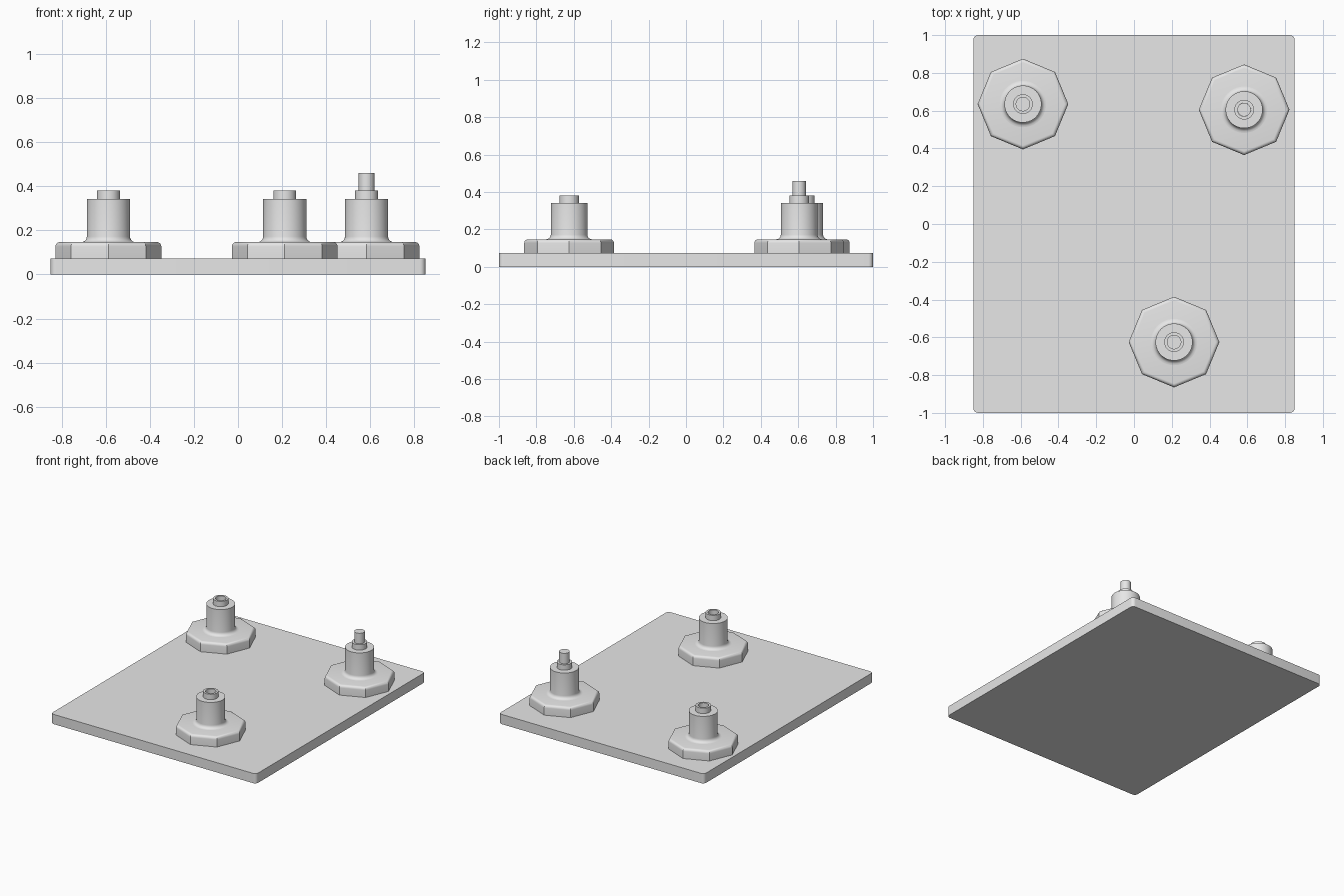
import bpy, bmesh, math
from mathutils import Matrix

if "Cube" in bpy.data.objects:
    bpy.data.objects.remove(bpy.data.objects["Cube"], do_unlink=True)

grey = bpy.data.materials.new("light grey")
grey.use_nodes = True
grey.diffuse_color = (0.8, 0.8, 0.8, 1)
grey.node_tree.nodes["Principled BSDF"].inputs["Base Color"].default_value = (0.8, 0.8, 0.8, 1)


def finish(bm, name, location):
    """Turn a bmesh into a shaded object."""
    bmesh.ops.recalc_face_normals(bm, faces=bm.faces)
    mesh = bpy.data.meshes.new(name)
    bm.to_mesh(mesh)
    bm.free()
    mesh.materials.append(grey)
    obj = bpy.data.objects.new(name, mesh)
    obj.location = location
    bpy.context.collection.objects.link(obj)
    bpy.ops.object.select_all(action="DESELECT")
    obj.select_set(True)
    bpy.context.view_layer.objects.active = obj
    bpy.ops.object.shade_smooth_by_angle(angle=math.radians(30))
    return obj


def lathe(name, profile, sides, location):
    """Revolve (radius, height) points and cap both ends."""
    bm = bmesh.new()
    rings = [[bm.verts.new((r * math.cos(math.tau * i / sides),
                            r * math.sin(math.tau * i / sides), z))
              for i in range(sides)] for r, z in profile]
    for low, high in zip(rings, rings[1:]):
        for i in range(sides):
            j = (i + 1) % sides
            bm.faces.new((low[i], low[j], high[j], high[i]))
    bm.faces.new(rings[0][::-1])
    bm.faces.new(rings[-1])
    return finish(bm, name, location)


def arc(r, z, radius, start, end, steps=5):
    """Profile points along an arc, angles in degrees."""
    return [(r + radius * math.cos(a), z + radius * math.sin(a))
            for a in (math.radians(start + (end - start) * k / steps)
                      for k in range(steps + 1))]


# Base plate with rounded corners
PLATE = 0.073
bm = bmesh.new()
bmesh.ops.create_cube(bm, size=1, matrix=Matrix.Translation((0, 0, PLATE / 2))
                      @ Matrix.Diagonal((1.7, 2, PLATE, 1)))
corners = [e for e in bm.edges if abs(e.verts[0].co.z - e.verts[1].co.z) > 0.01]
bmesh.ops.bevel(bm, geom=corners, offset=0.025, segments=5, profile=0.5, affect="EDGES")
finish(bm, "base_plate", (0, 0, 0))

# Three octagonal stands, each with a filleted post and a hollow collar
FOOT, POST, COLLAR = 0.147, 0.342, 0.382
foot_profile = [(0.24, PLATE)] + arc(0.22, FOOT - 0.02, 0.02, 0, 90)
post_profile = arc(0.123, FOOT + 0.025, 0.025, 270, 180) + [
    (0.098, POST), (0.052, POST), (0.052, COLLAR), (0.036, COLLAR), (0.036, 0.3)]

stands = {"back_right": (-0.588, 0.635), "back_left": (0.583, 0.605), "front": (0.212, -0.625)}
for label, (x, y) in stands.items():
    lathe(label + "_foot", foot_profile, 8, (x, y, 0))
    lathe(label + "_post", post_profile, 48, (x, y, 0))

# Pin standing in the back left collar
x, y = stands["back_left"]
lathe("back_left_pin", [(0.0355, 0.3), (0.0355, 0.46)], 32, (x, y, 0))
